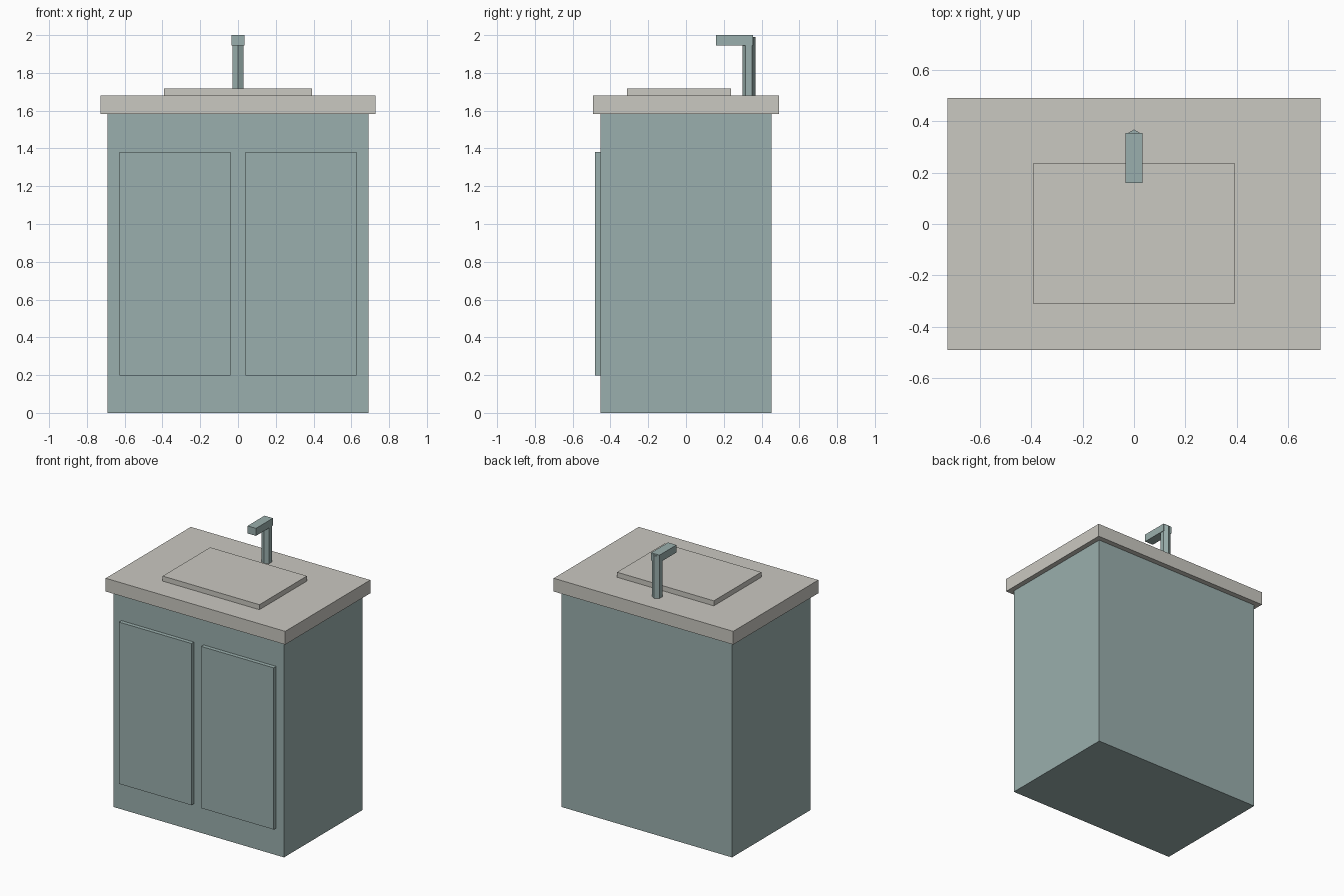
import bpy
import math

if "Cube" in bpy.data.objects:
    bpy.data.objects.remove(bpy.data.objects["Cube"])


def make_material(name, colour):
    mat = bpy.data.materials.new(name)
    mat.diffuse_color = (*colour, 1.0)
    mat.use_nodes = True
    mat.node_tree.nodes["Principled BSDF"].inputs["Base Color"].default_value = mat.diffuse_color
    return mat


teal = make_material("muted_teal", (0.323, 0.429, 0.418))
stone = make_material("warm_grey_stone", (0.591, 0.578, 0.533))


def box(name, x, y, z, mat):
    """Box spanning the given (min, max) ranges."""
    bpy.ops.mesh.primitive_cube_add(size=1)
    obj = bpy.context.object
    obj.name = name
    obj.location = [(a + b) / 2 for a, b in (x, y, z)]
    obj.scale = [b - a for a, b in (x, y, z)]
    bpy.ops.object.transform_apply(location=True, rotation=True, scale=True)
    obj.data.materials.append(mat)
    return obj


# Cabinet body and overhanging countertop
box("cabinet", (-0.69, 0.69), (-0.453, 0.453), (0.0, 1.583), teal)
box("countertop", (-0.727, 0.727), (-0.492, 0.492), (1.583, 1.68), stone)

# Raised basin slab
box("basin", (-0.392, 0.392), (-0.312, 0.238), (1.68, 1.717), stone)

# Pair of doors, mirrored across the middle
doors = box("doors", (0.04, 0.627), (-0.482, -0.453), (0.198, 1.382), teal)
doors.modifiers.new("mirror", 'MIRROR').use_axis[0] = True

# Tap: six-sided post with a square spout reaching forward
bpy.ops.mesh.primitive_cylinder_add(vertices=6, radius=0.035, depth=0.31,
                                    location=(0, 0.333, 1.835))
post = bpy.context.object
post.name = "tap_post"
post.data.materials.append(teal)
box("tap_spout", (-0.034, 0.034), (0.159, 0.355), (1.945, 2.0), teal)
